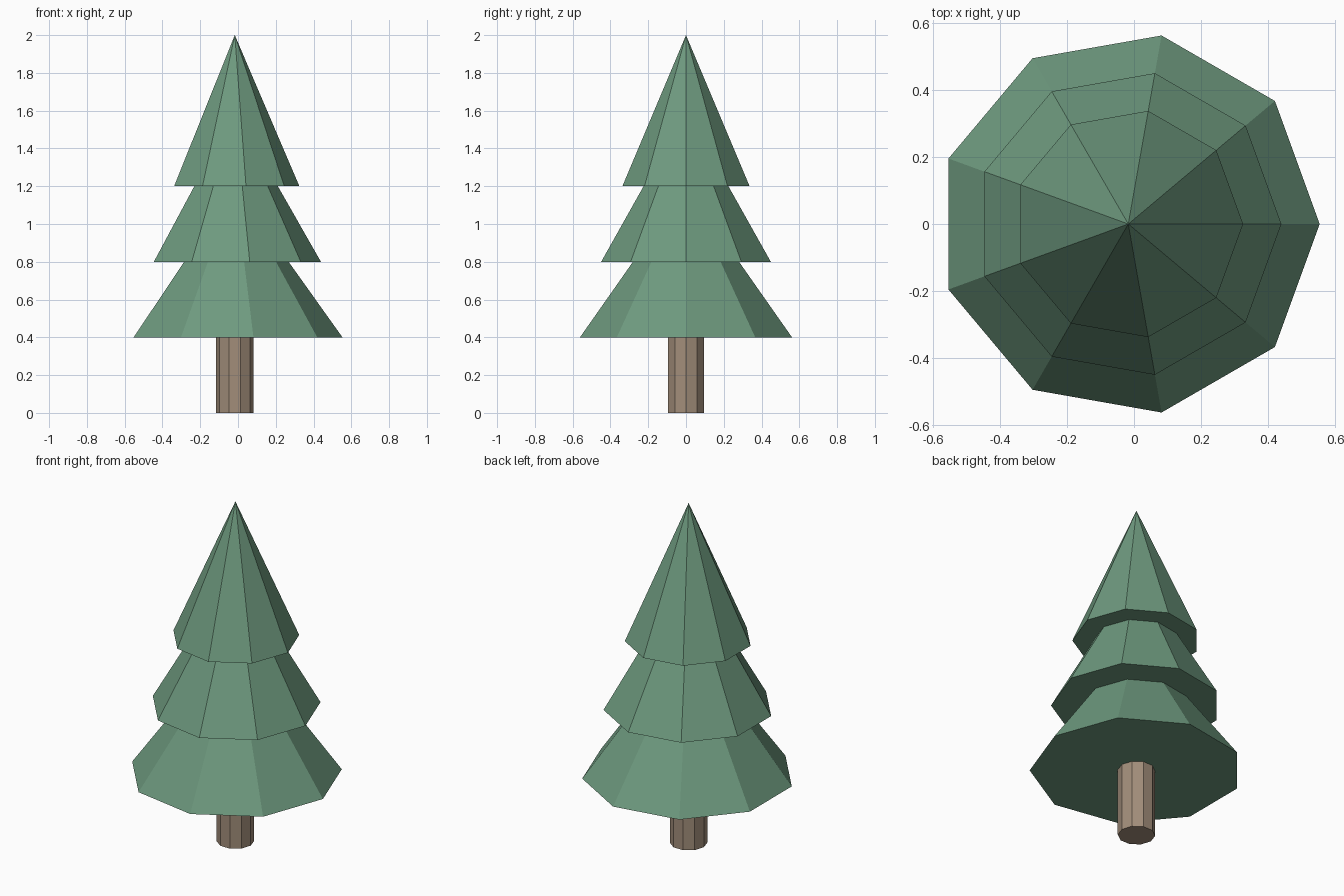
import bpy

cube = bpy.data.objects.get("Cube")
if cube:
    bpy.data.objects.remove(cube, do_unlink=True)


def make_material(name, color):
    mat = bpy.data.materials.new(name)
    mat.use_nodes = True
    mat.diffuse_color = color
    mat.node_tree.nodes["Principled BSDF"].inputs["Base Color"].default_value = color
    return mat


def add_cone(name, sides, bottom_radius, top_radius, base_z, height, mat):
    """Faceted upright solid with one corner pointing along +x."""
    bpy.ops.mesh.primitive_cone_add(
        vertices=sides, radius1=bottom_radius, radius2=top_radius, depth=height,
        location=(AXIS_X, 0, base_z + height / 2))
    obj = bpy.context.object
    # Turn the first corner from +y to +x
    obj.rotation_euler.z = -math.pi / 2
    obj.name = obj.data.name = name
    obj.data.materials.append(mat)
    return obj


import math

AXIS_X = -0.017  # centres the nine-sided outline on x = 0
green = make_material("Needle green", (0.155, 0.32, 0.21, 1))
brown = make_material("Bark brown", (0.36, 0.27, 0.195, 1))

# Trunk, reaching slightly into the lowest tier
add_cone("trunk", 10, 0.1, 0.1, 0, 0.45, brown)

# Three overlapping foliage tiers, each narrower than the one below
for i, tier in enumerate(("lower", "middle", "upper")):
    add_cone(tier + "_foliage", 9, 0.57 * (1 - 0.2 * i), 0, 0.4 * (i + 1), 0.8, green)
